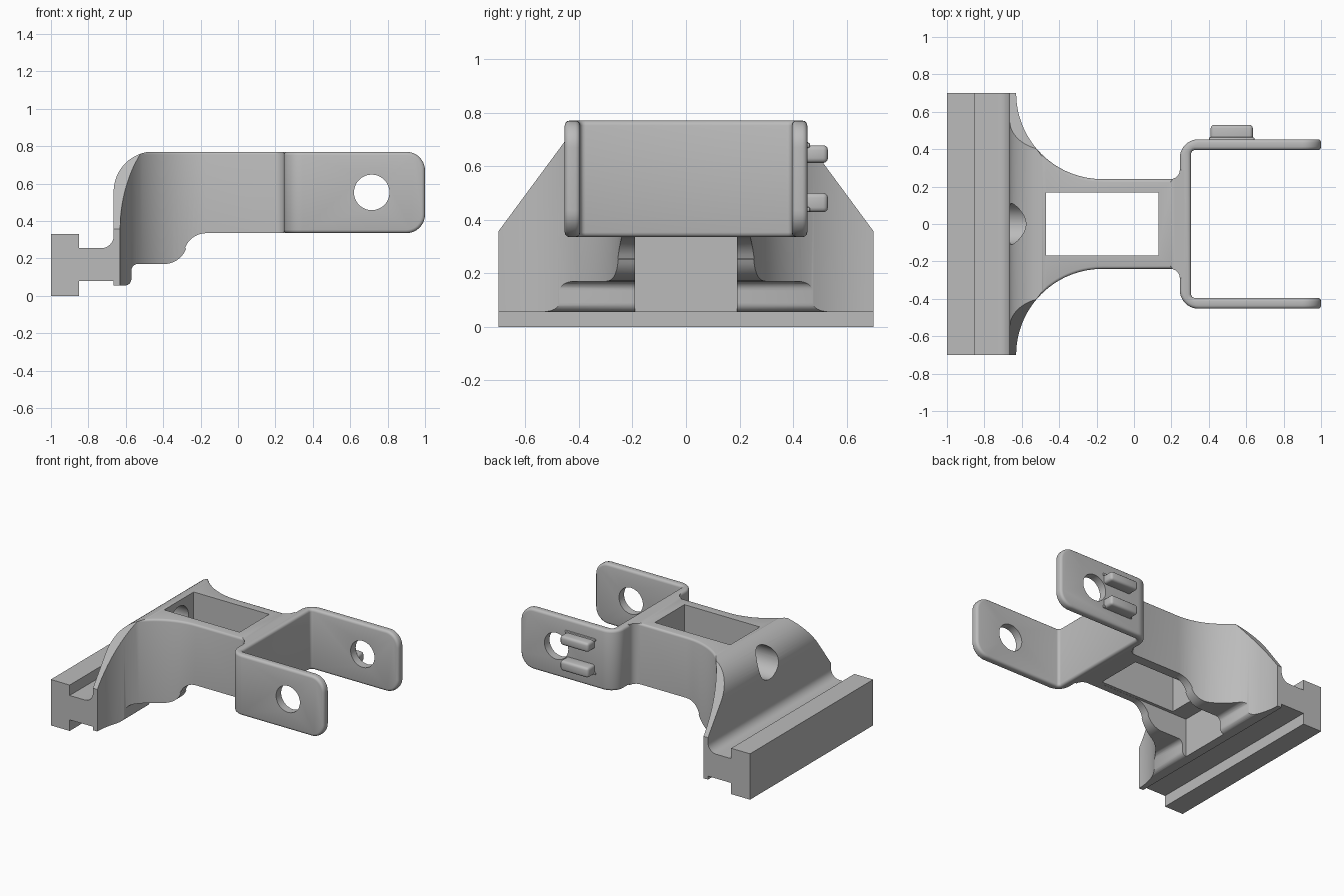
import bpy, bmesh
from math import sin, cos, pi, radians
from mathutils import Vector

old = bpy.data.objects.get("Cube")
if old:
    bpy.data.objects.remove(old, do_unlink=True)

grey = bpy.data.materials.new("matte_grey")
grey.use_nodes = True
grey.diffuse_color = (0.5, 0.5, 0.5, 1)
grey.node_tree.nodes["Principled BSDF"].inputs["Base Color"].default_value = (0.5, 0.5, 0.5, 1)


def arc(cx, cy, r, a, b, n=10):
    """Points on an arc from angle a to b in degrees."""
    steps = [radians(a + (b - a) * i / n) for i in range(n + 1)]
    return [(cx + r * cos(t), cy + r * sin(t)) for t in steps]


def prism(name, points, axis, low, high):
    """Extrude a closed 2D outline along one axis."""
    place = {"x": lambda p, d: (d, p[0], p[1]),
             "y": lambda p, d: (p[0], d, p[1]),
             "z": lambda p, d: (p[0], p[1], d)}[axis]
    bm = bmesh.new()
    face = bm.faces.new([bm.verts.new(place(p, low)) for p in points])
    top = bmesh.ops.extrude_face_region(bm, geom=[face])["geom"]
    shift = Vector(place((0, 0), high - low))
    bmesh.ops.translate(bm, vec=shift, verts=[v for v in top if isinstance(v, bmesh.types.BMVert)])
    bmesh.ops.recalc_face_normals(bm, faces=bm.faces)
    mesh = bpy.data.meshes.new(name)
    bm.to_mesh(mesh)
    bm.free()
    mesh.materials.append(grey)
    ob = bpy.data.objects.new(name, mesh)
    bpy.context.collection.objects.link(ob)
    return ob


def box(name, x0, x1, y0, y1, z0, z1):
    return prism(name, [(x0, y0), (x1, y0), (x1, y1), (x0, y1)], "z", z0, z1)


def select(ob):
    bpy.ops.object.select_all(action="DESELECT")
    ob.select_set(True)
    bpy.context.view_layer.objects.active = ob


def combine(ob, tool, operation):
    """Boolean with a tool that is then thrown away."""
    select(ob)
    mod = ob.modifiers.new("boolean", "BOOLEAN")
    mod.operation, mod.solver, mod.object = operation, "EXACT", tool
    bpy.ops.object.modifier_apply(modifier=mod.name)
    bpy.data.objects.remove(tool, do_unlink=True)


def soften(ob, width, segments=3):
    select(ob)
    mod = ob.modifiers.new("bevel", "BEVEL")
    mod.width, mod.segments = width, segments
    mod.limit_method, mod.angle_limit = "ANGLE", radians(40)
    bpy.ops.object.modifier_apply(modifier=mod.name)


def smooth(ob):
    select(ob)
    bpy.ops.object.shade_smooth_by_angle(angle=radians(32))


def mirrored(half):
    """Close an outline by reflecting it in its second coordinate."""
    return half + [(x, -y) for x, y in reversed(half)]


TOP, UNDER, BACK = 0.77, 0.335, -0.665

# Mounting rail with its web, filleted into the body
rail = prism("mounting_rail",
             [(-1, 0), (-0.85, 0), (-0.85, 0.08), (BACK, 0.08), (BACK, 0.32)]
             + arc(-0.73, 0.32, 0.065, 0, -90, 8)
             + [(-0.85, 0.255), (-0.85, 0.33), (-1, 0.33)], "y", -0.7, 0.7)
smooth(rail)

# Body: flared plan shape, rounded along the top edge
plan = mirrored([(BACK, 0.7)] + arc(-0.17, 0.7, 0.46, 180, 270, 28)
                + arc(0.195, 0.29, 0.05, -90, 0, 6) + [(0.27, 0.29)])
body = prism("flared_body", plan, "z", 0.04, TOP)
select(body)
bm = bmesh.new()
bm.from_mesh(body.data)
rim = [e for e in bm.edges if all(v.co.z > TOP - 0.01 for v in e.verts)
       and any(BACK + 0.01 < v.co.x < 0.2 for v in e.verts)]
bmesh.ops.bevel(bm, geom=rim, offset=0.015, segments=3, profile=0.5, affect="EDGES")
bm.to_mesh(body.data)
bm.free()

# Side outline: rounded shoulder above, stepped belly below
side = ([(BACK, 0.055)] + arc(-0.45, 0.557, 0.215, 180, 90, 16)
        + [(-0.45, 0.8), (0.3, 0.8), (0.3, UNDER)]
        + arc(-0.17, 0.215, 0.12, 90, 160, 9)
        + arc(-0.395, 0.295, 0.125, -20, -90, 9)
        + arc(-0.535, 0.135, 0.035, 90, 180, 6)
        + arc(-0.605, 0.09, 0.035, 0, -90, 6))
combine(body, prism("side_tool", side, "y", -0.9, 0.9), "INTERSECT")

# Sloping shoulders seen end on
slope = [(0.7, -0.1), (0.7, 0.357), (0.35, 0.831), (-0.35, 0.831), (-0.7, 0.357), (-0.7, -0.1)]
slope = [(y * 1.0005, z) for y, z in slope]
combine(body, prism("slope_tool", slope, "x", -0.9, 0.5), "INTERSECT")

# Window through the top, channel below it, and bore through the shoulder
combine(body, box("channel_tool", -0.6, 0.1, -0.19, 0.19, -0.1, UNDER + 0.001), "DIFFERENCE")
combine(body, box("window_tool", -0.47, 0.13, -0.168, 0.168, 0.2, 1), "DIFFERENCE")
combine(body, prism("bore_tool", arc(0, 0.62, 0.11, 0, 348.75, 31), "x", -0.8, -0.4), "DIFFERENCE")
smooth(body)

# Fork: U-shaped strap with rounded arm ends
fork_plan = mirrored([(1.1, 0.395)] + arc(0.325, 0.375, 0.02, 90, 180, 4))
outer = mirrored([(1.1, 0.453)] + arc(0.345, 0.353, 0.1, 90, 180, 10))
half = len(outer) // 2
strap = outer[:half] + outer[half:] + list(reversed(fork_plan))
fork = prism("fork", strap, "z", UNDER, TOP)
ends = ([(0.1, 0.2), (0.9, 0.2)] + [(0.9, UNDER)] + arc(0.9, UNDER + 0.1, 0.1, -90, 0)
        + arc(0.9, TOP - 0.1, 0.1, 0, 90) + [(0.9, 0.9), (0.1, 0.9)])
combine(fork, prism("end_tool", ends, "y", -0.7, 0.7), "INTERSECT")
soften(fork, 0.018)
combine(fork, prism("pin_tool", arc(0.715, 0.553, 0.095, 0, 352.5, 47), "y", -0.7, 0.7), "DIFFERENCE")
smooth(fork)

# Two small guide ribs on the left arm
for name, low, high, turn in (("upper_rib", 0.612, 0.678, 1), ("lower_rib", 0.428, 0.5, -1)):
    rib = box(name, 0.41, 0.635, 0.435, 0.53, low, high)
    soften(rib, 0.018)
    smooth(rib)
    foot_z = high - 0.01 if turn > 0 else low
    foot = box(name + "_foot", 0.4, 0.645, 0.44, 0.464, foot_z, foot_z + 0.02)
    soften(foot, 0.008, 2)
    smooth(foot)
